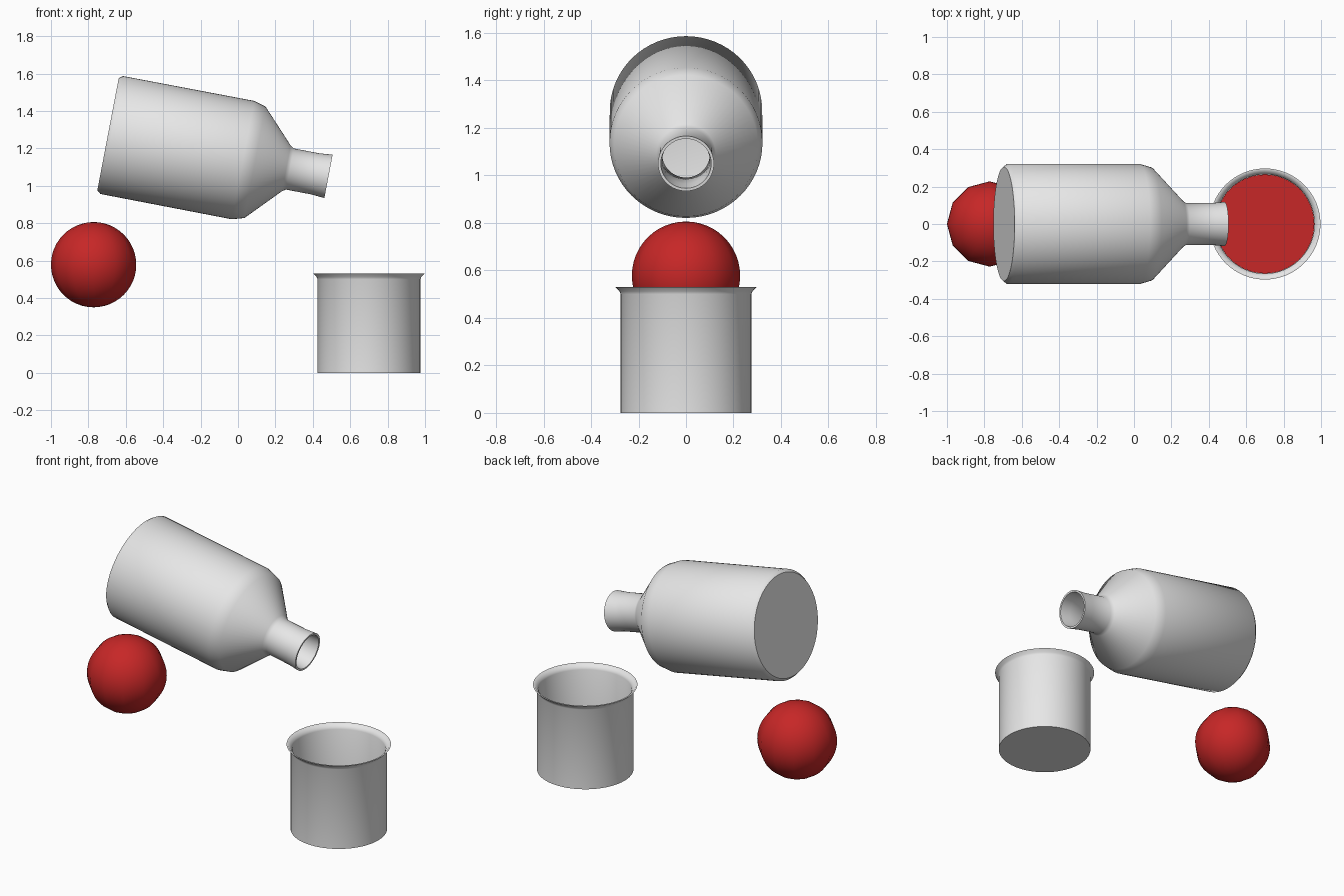
import bpy
import bmesh
import math

cube = bpy.data.objects.get("Cube")
if cube:
    bpy.data.objects.remove(cube, do_unlink=True)


def make_material(name, colour):
    mat = bpy.data.materials.new(name)
    mat.use_nodes = True
    mat.diffuse_color = colour
    mat.node_tree.nodes["Principled BSDF"].inputs["Base Color"].default_value = colour
    return mat


grey = make_material("pale grey", (0.8, 0.8, 0.8, 1))
red = make_material("red", (0.57, 0.02, 0.02, 1))


def finish(bm, name, mat, location, angle):
    bmesh.ops.recalc_face_normals(bm, faces=bm.faces)
    mesh = bpy.data.meshes.new(name)
    bm.to_mesh(mesh)
    bm.free()
    mesh.materials.append(mat)
    obj = bpy.data.objects.new(name, mesh)
    obj.location = location
    bpy.context.collection.objects.link(obj)
    bpy.ops.object.select_all(action="DESELECT")
    obj.select_set(True)
    bpy.context.view_layer.objects.active = obj
    bpy.ops.object.shade_smooth_by_angle(angle=math.radians(angle))
    return obj


def lathe(name, profile, mat, location, segments=64):
    """Spin a closed (radius, height) profile around z."""
    bm = bmesh.new()
    verts = [bm.verts.new((r, 0, z)) for r, z in profile]
    edges = [bm.edges.new(pair) for pair in zip(verts, verts[1:])]
    bmesh.ops.spin(bm, geom=verts + edges, cent=(0, 0, 0), axis=(0, 0, 1),
                   angle=math.tau, steps=segments, use_duplicate=False)
    bmesh.ops.remove_doubles(bm, verts=bm.verts, dist=0.0005)
    return finish(bm, name, mat, location, 50)


def hollow(outer, wall):
    """Close an outer profile with an inner wall, ending on the axis."""
    inner = [(r - wall, z) for r, z in reversed(outer)]
    inner[-1] = (inner[-1][0], inner[-1][1] + wall)
    return [(0, outer[0][1])] + outer + inner + [(0, inner[-1][1])]


# Tilted bottle with a sloping shoulder and narrow neck
bottle_outer = [(0.305, 0), (0.321, 0.02), (0.322, 0.735), (0.303, 0.80),
                (0.125, 0.97), (0.112, 0.99), (0.112, 1.13), (0.118, 1.20)]
bottle = lathe("bottle", hollow(bottle_outer, 0.012), grey, (-0.695, 0, 1.275))
bottle.rotation_euler.y = math.radians(90 + 10.8)

# Open beaker with a flared rim
beaker_outer = [(0.275, 0), (0.275, 0.50), (0.28, 0.512), (0.297, 0.53)]
lathe("beaker", hollow(beaker_outer, 0.01), grey, (0.70, 0, 0))

# Liquid lying in the beaker
lathe("liquid", [(0, 0.012), (0.264, 0.012), (0.264, 0.15), (0, 0.15)],
      red, (0.70, 0, 0))

# Ball
bm = bmesh.new()
bmesh.ops.create_uvsphere(bm, u_segments=12, v_segments=24, radius=0.228)
finish(bm, "ball", red, (-0.772, 0, 0.578), 50)
